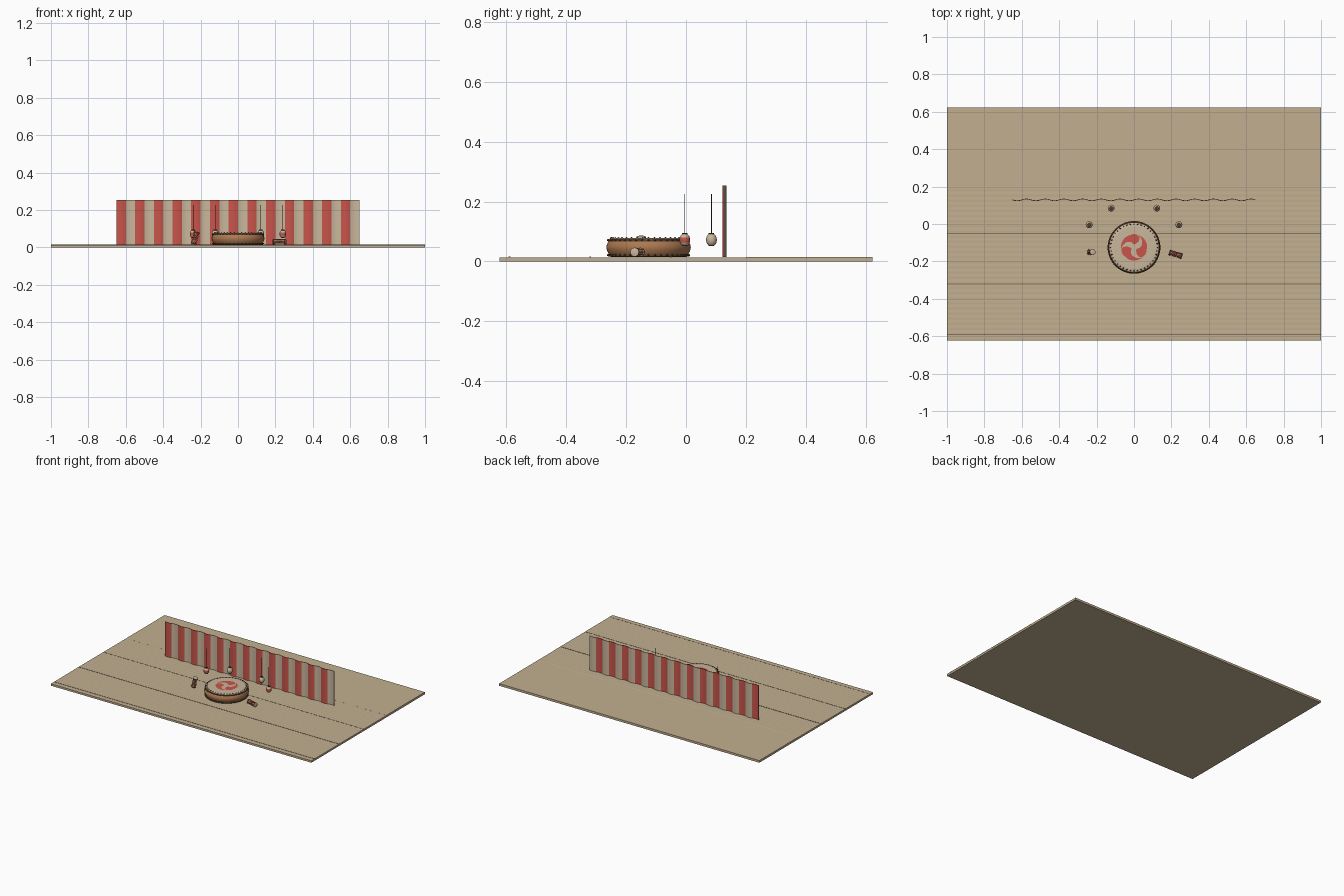
import bpy, bmesh, math
from mathutils import Vector

if "Cube" in bpy.data.objects:
    bpy.data.objects.remove(bpy.data.objects["Cube"])

def mat(name, r, g, b):
    m = bpy.data.materials.new(name)
    m.diffuse_color = (r, g, b, 1)
    m.use_nodes = True
    m.node_tree.nodes["Principled BSDF"].inputs["Base Color"].default_value = m.diffuse_color
    return m

TAN = mat("floor tan", .54, .43, .28)
CREAM = mat("cream", .58, .47, .33)
RED = mat("red", .58, .09, .07)
WOOD = mat("drum wood", .42, .19, .08)
DARK = mat("dark brown", .10, .055, .03)
GREY = mat("groove brown", .22, .17, .12)

def make(name, bm, mats, smooth=True):
    bmesh.ops.recalc_face_normals(bm, faces=bm.faces[:])
    me = bpy.data.meshes.new(name)
    bm.to_mesh(me)
    bm.free()
    for m in mats:
        me.materials.append(m)
    ob = bpy.data.objects.new(name, me)
    bpy.context.collection.objects.link(ob)
    if smooth:
        bpy.context.view_layer.objects.active = ob
        ob.select_set(True)
        bpy.ops.object.shade_smooth_by_angle(angle=math.radians(40))
        ob.select_set(False)
    return ob

def lathe(name, prof, loc, mats, n=32, rule=None, axis=(0, 0, 1)):
    """Revolve (radius, height) points, capped at both ends; rule(i) gives the material of band i."""
    bm = bmesh.new()
    rings = [[bm.verts.new((r * math.cos(2 * math.pi * k / n), r * math.sin(2 * math.pi * k / n), z))
              for k in range(n)] for r, z in prof]
    for i in range(len(rings) - 1):
        for k in range(n):
            j = (k + 1) % n
            f = bm.faces.new((rings[i][k], rings[i][j], rings[i + 1][j], rings[i + 1][k]))
            f.material_index = rule(i) if rule else 0
    for ring, i in ((rings[0], 0), (rings[-1], len(rings) - 2)):
        f = bm.faces.new(ring)
        f.material_index = rule(i) if rule else 0
    ob = make(name, bm, mats)
    ob.rotation_euler = Vector(axis).to_track_quat('Z', 'Y').to_euler()
    ob.location = loc
    return ob

def box(name, x0, x1, y0, y1, z0, z1, m):
    bm = bmesh.new()
    bmesh.ops.create_cube(bm, size=1)
    for v in bm.verts:
        v.co = ((x0 + x1) / 2 + v.co.x * (x1 - x0), (y0 + y1) / 2 + v.co.y * (y1 - y0),
                (z0 + z1) / 2 + v.co.z * (z1 - z0))
    return make(name, bm, [m], False)

# Stage floor: slab, shallow boards in front, dark joints between mats
box("floor_slab", -1, 1, -.623, .623, 0, .0135, TAN)
box("back_floor", -1, 1, .2, .623, .0135, .015, TAN)
count, y0 = 30, -.623
step = (.2 - y0) / count
bm = bmesh.new()
prev = None
for i in range(count * 4 + 1):
    y = y0 + i * step / 4
    z = .0148 + (0, .0007, .0009, .0007)[i % 4]
    row = [bm.verts.new((x, y, z)) for x in (-1, 1)]
    if prev:
        bm.faces.new((prev[0], prev[1], row[1], row[0]))
    prev = row
make("floor_boards", bm, [TAN])
for y in (-.59, -.32, -.05):
    box("floor_joint", -1, 1, y - .003, y + .003, .0135, .0161, GREY)

# Striped wavy curtain
bm = bmesh.new()
SUB, N = 8, 26
cols = []
for i in range(N * SUB + 1):
    x = -.65 + 1.3 * i / (N * SUB)
    y = .129 + .0045 * math.sin(2 * math.pi * x / .1)
    cols.append([bm.verts.new((x, y + dy, z)) for dy, z in
                 ((-.002, .015), (-.002, .254), (.002, .254), (.002, .015))])
for i in range(N * SUB):
    a, b = cols[i], cols[i + 1]
    for k in range(4):
        j = (k + 1) % 4
        bm.faces.new((a[k], b[k], b[j], a[j])).material_index = (i // SUB) % 2
bm.faces.new(cols[0]).material_index = 0
bm.faces.new(cols[-1]).material_index = 1
make("striped_curtain", bm, [RED, CREAM])

# Large flat drum
DY = -.125
lathe("drum_body", [(.126, .015), (.132, .022), (.137, .032), (.140, .040), (.141, .047), (.140, .054),
                    (.137, .062), (.132, .070), (.126, .076)], (0, DY, 0), [WOOD], 64)
for z in (.019, .069):
    lathe("drum_hoop", [(.130, z - .003), (.136, z - .002), (.136, z + .004), (.130, z + .005)],
          (0, DY, 0), [DARK], 64)
lathe("drum_head", [(.131, .072), (.131, .0755), (.128, .0775), (.110, .078)], (0, DY, 0), [CREAM], 64)
bm = bmesh.new()
for k in range(40):
    a = 2 * math.pi * k / 40
    for r, z in ((.125, .0775), (.1355, .071), (.1355, .021)):
        res = bmesh.ops.create_uvsphere(bm, u_segments=8, v_segments=6, radius=.0036)
        bmesh.ops.translate(bm, verts=res['verts'], vec=(r * math.cos(a), DY + r * math.sin(a), z))
make("drum_studs", bm, [DARK])

# Three swirling comma plates on the drum head
bm = bmesh.new()
for c in range(3):
    base = math.radians(90 + 120 * c)
    prev = None
    for i in range(25):
        t = i / 24
        if t < .4:      # round head
            u = t / .4
            r, w = .041 + .004 * u, .027 * math.sqrt(max(0, 1 - (1 - 1.6 * u) ** 2)) + .0005
        else:           # tapering tail along the rim
            u = (t - .4) / .6
            r, w = .045 + .025 * u ** .7, .0216 * (1 - u) ** 1.2 + .0005
        a = base + math.radians(-38 + 140 * t)
        pair = [bm.verts.new((q * math.cos(a), DY + q * math.sin(a), .0788)) for q in (r - w, r + w)]
        if prev:
            bm.faces.new((prev[0], prev[1], pair[1], pair[0]))
        prev = pair
make("drum_swirl", bm, [RED], False)

# Hanging lanterns with caps and cords
for x, y, band in ((-.24, -.004, 1), (.24, -.004, 1), (-.122, .085, 0), (.122, .085, 0)):
    prof = [(.018 * math.sqrt(1 - (s * .9) ** 2), .072 + .02 * s) for s in [k / 5 - 1 for k in range(11)]]
    lathe("lantern", prof, (x, y, 0), [CREAM, RED], 20,
          (lambda i: 1 if 3 <= i <= 6 else 0) if band else None)
    for z in (.051, .0905):
        lathe("lantern_cap", [(.009, z), (.009, z + .004)], (x, y, 0), [DARK], 16)
    lathe("lantern_cord", [(.0013, .094), (.0013, .226)], (x, y, 0), [DARK], 6)

# Small hourglass hand drums, one upright and one lying down
def hand_drum(name, loc, axis, half, r):
    body = [(r * .8, -half), (r * .6, -half * .5), (r * .35, -half * .15),
            (r * .35, half * .15), (r * .6, half * .5), (r * .8, half)]
    lathe(name + "_body", body, loc, [WOOD], 20)
    bpy.context.scene.objects[name + "_body"].rotation_euler = Vector(axis).to_track_quat('Z', 'Y').to_euler()
    lathe(name + "_band", [(r * .45, -half * .12), (r * .45, half * .12)], loc, [RED], 16, None, axis)
    for s in (-1, 1):
        lathe(name + "_head", [(r, s * half - .003), (r, s * half + .003), (r * .85, s * half + .004)],
              loc, [CREAM, DARK], 20, lambda i: 1 - i, axis)
    # red cords between the heads
    for k in range(8):
        a = math.pi * k / 4
        q = Vector(axis).to_track_quat('Z', 'Y')
        off = q @ Vector((r * .85 * math.cos(a), r * .85 * math.sin(a), 0))
        lathe(name + "_cord", [(.0012, -half), (.0012, half)], Vector(loc) + off, [RED], 6, None, axis)

hand_drum("upright_hand_drum", (-.229, -.15, .050), (.25, 0, 1), .030, .016)
hand_drum("lying_hand_drum", (.222, -.162, .031), (1, -.3, 0), .032, .015)
